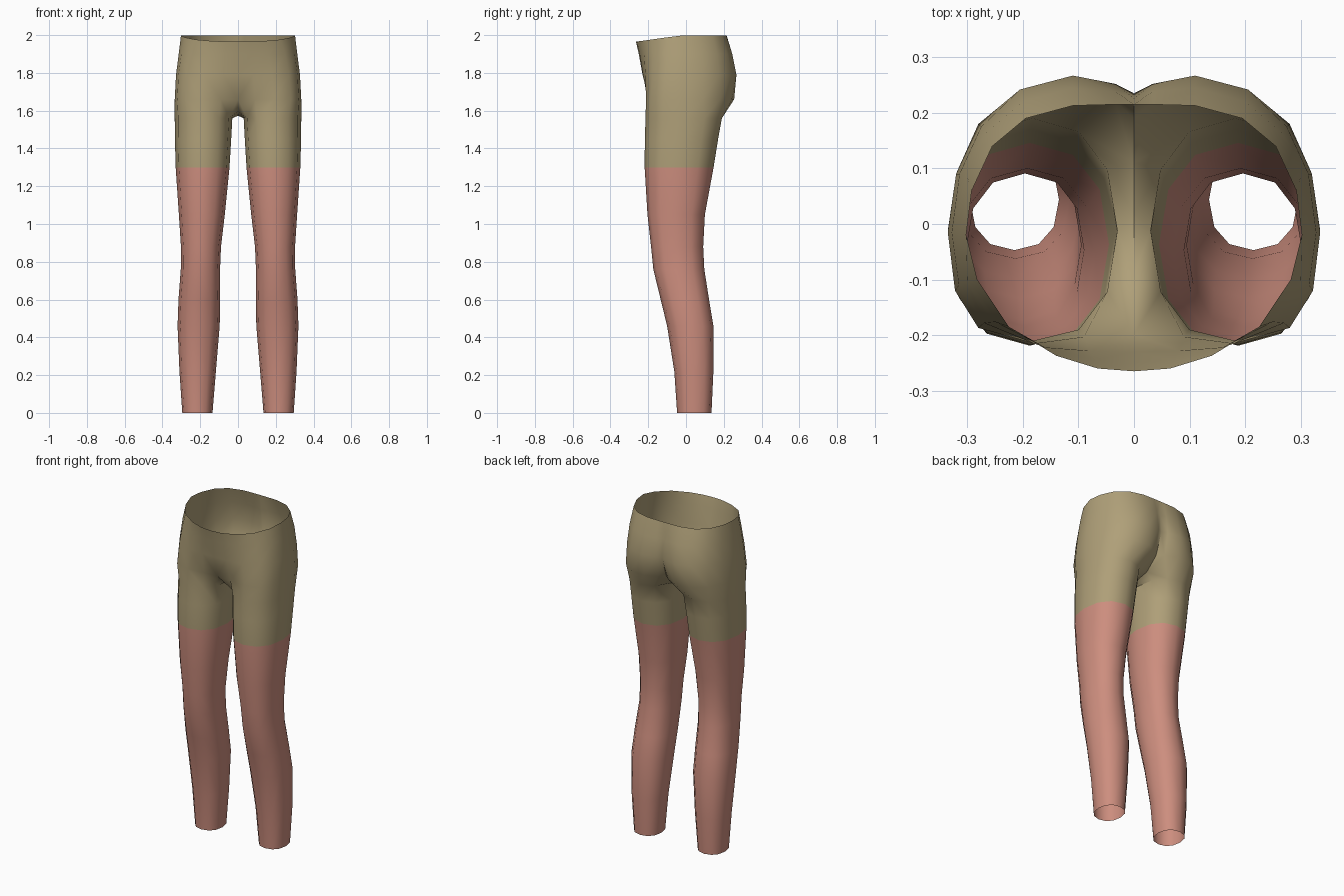
import bpy, bmesh, math

if "Cube" in bpy.data.objects:
    bpy.data.objects.remove(bpy.data.objects["Cube"])


def material(name, rgb):
    m = bpy.data.materials.new(name)
    m.diffuse_color = (*rgb, 1)
    m.use_nodes = True
    m.node_tree.nodes["Principled BSDF"].inputs["Base Color"].default_value = m.diffuse_color
    return m


# Leg sections: z, inner x, outer x, front y, back y
LEG = [
    (0.00, 0.135, 0.295, -0.047, 0.135),
    (0.22, 0.117, 0.310, -0.062, 0.145),
    (0.46, 0.097, 0.320, -0.100, 0.145),
    (0.60, 0.094, 0.315, -0.134, 0.122),
    (0.76, 0.095, 0.303, -0.173, 0.097),
    (0.88, 0.090, 0.302, -0.185, 0.091),
    (1.05, 0.070, 0.313, -0.204, 0.100),
    (1.30, 0.045, 0.330, -0.219, 0.146),
    (1.45, 0.036, 0.334, -0.218, 0.170),
    (1.56, 0.030, 0.335, -0.214, 0.190),
]
# Hip sections, from front centre round the side to back centre
HIP_X = [
    (0, .09, .19, .28, .322, .335, .320, .28, .20, .105, .035, 0),
    (0, .08, .18, .27, .315, .328, .314, .275, .205, .11, .033, 0),
    (0, .07, .16, .25, .300, .314, .300, .265, .20, .11, .033, 0),
    (0, .065, .14, .225, .282, .302, .292, .255, .195, .11, .035, 0),
]
HIP_Y = [
    (-.198, -.203, -.212, -.187, -.12, -.015, .09, .18, .243, .255, .222, .19),
    (-.230, -.228, -.215, -.178, -.11, -.015, .09, .175, .242, .267, .252, .235),
    (-.250, -.245, -.222, -.176, -.105, -.015, .085, .165, .22, .245, .238, .226),
    (-.265, -.260, -.237, -.185, -.10, -.02, .06, .14, .19, .213, .215, .215),
]
HIP_Z = [1.66, 1.79, 1.90, 1.985]


def spow(v, p):
    return math.copysign(abs(v) ** p, v)


bm = bmesh.new()

# Leg tube: twelve-sided rings, starting at the inner front
legs = []
for z, x0, x1, y0, y1 in LEG:
    ring = []
    for i in range(12):
        a = math.radians(-120 + 30 * i)
        ring.append(bm.verts.new(((x0 + x1) / 2 + (x1 - x0) / 2 * spow(math.cos(a), 0.88),
                                  (y0 + y1) / 2 + (y1 - y0) / 2 * spow(math.sin(a), 0.88), z)))
    legs.append(ring)
for lo, hi in zip(legs, legs[1:]):
    for i in range(12):
        j = (i + 1) % 12
        bm.faces.new((lo[i], lo[j], hi[j], hi[i]))

# Hips: open half rings, waist rim dips toward the front
hips = []
for k, (xs, ys, z) in enumerate(zip(HIP_X, HIP_Y, HIP_Z)):
    dip = 0.0 if k < 3 else 1.0
    hips.append([bm.verts.new((x, y, z + dip * (0.013 if y > -0.03 else 0.013 - 0.14 * (-0.03 - y))))
                 for x, y in zip(xs, ys)])
for lo, hi in zip(hips, hips[1:]):
    for i in range(11):
        bm.faces.new((lo[i], lo[i + 1], hi[i + 1], hi[i]))

# Join of thigh and hips
top, base = legs[-1], hips[0]
for i in range(8):
    bm.faces.new((top[i], top[i + 1], base[i + 2], base[i + 1]))

# Crotch strip along the centre line
c1, c2, c3 = [bm.verts.new((0, y, z)) for y, z in ((-.09, 1.595), (.02, 1.573), (.11, 1.59))]
for f in ((top[11], top[0], base[1]), (top[11], base[1], base[0], c1),
          (top[10], top[11], c1, c2), (top[9], top[10], c2, c3),
          (top[8], top[9], c3, base[10]), (top[8], base[10], base[9]),
          (c3, base[11], base[10])):
    bm.faces.new(f)

# Mirror to the other side and weld the centre seam
geom = bm.verts[:] + bm.edges[:] + bm.faces[:]
bmesh.ops.mirror(bm, geom=geom, axis='X', merge_dist=0.0005)
bmesh.ops.remove_doubles(bm, verts=bm.verts[:], dist=0.0005)
bmesh.ops.recalc_face_normals(bm, faces=bm.faces[:])

# Cloth above mid-thigh, lower colour beneath
for f in bm.faces:
    f.smooth = True
    f.material_index = 0 if f.calc_center_median().z > 1.3 else 1

me = bpy.data.meshes.new("trousers")
bm.to_mesh(me)
bm.free()
me.materials.append(material("khaki", (0.43, 0.35, 0.19)))
me.materials.append(material("dusty_pink", (0.61, 0.27, 0.21)))
ob = bpy.data.objects.new("trousers", me)
bpy.context.collection.objects.link(ob)
bpy.context.view_layer.objects.active = ob
ob.select_set(True)
bpy.ops.object.shade_smooth_by_angle(angle=math.radians(50))
